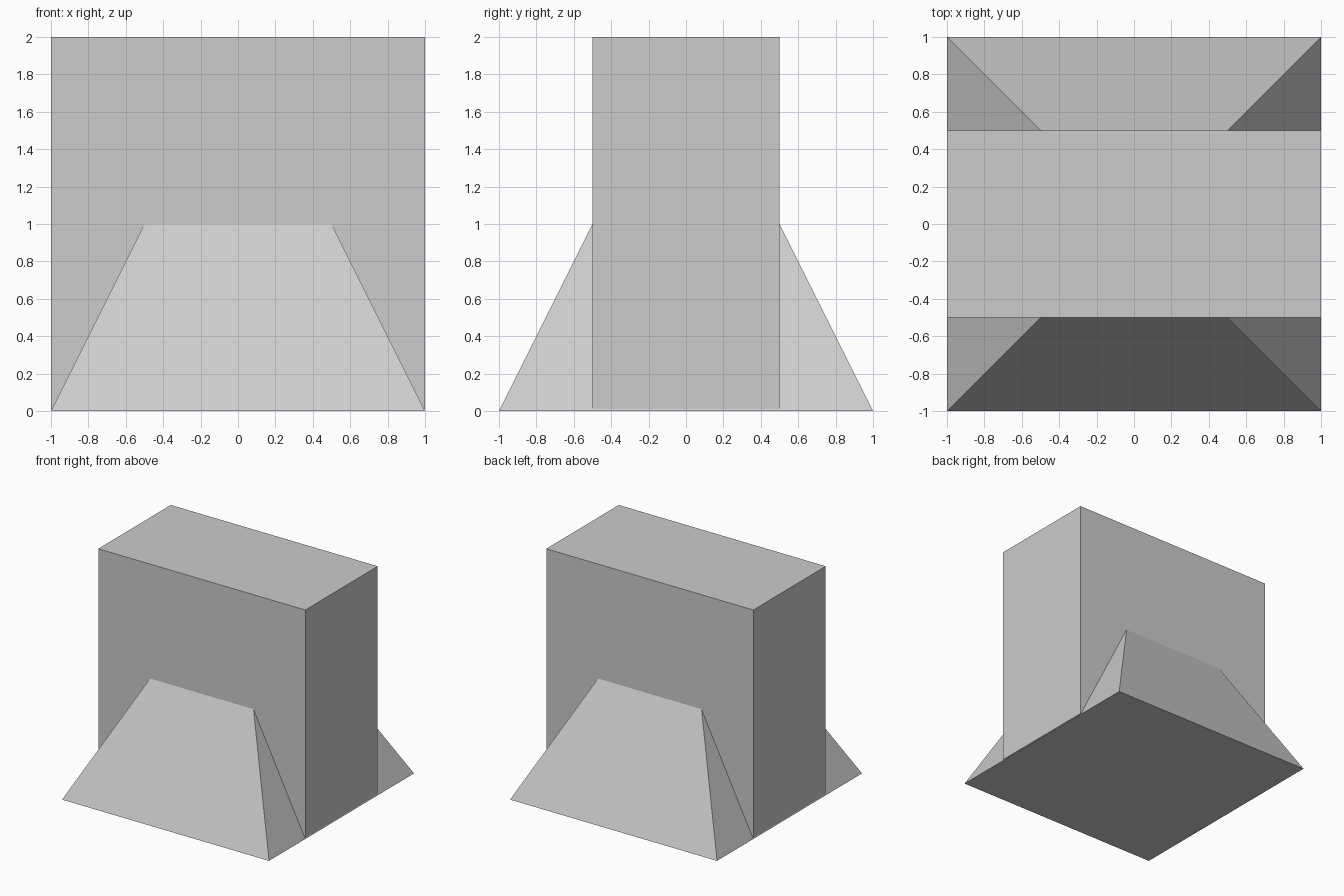
import bpy
import bmesh

cube = bpy.data.objects.get("Cube")
if cube:
    bpy.data.objects.remove(cube, do_unlink=True)

# Single plain grey
grey = bpy.data.materials.new("light_grey")
grey.use_nodes = True
colour = (0.604, 0.604, 0.604, 1)
grey.diffuse_color = colour
grey.node_tree.nodes["Principled BSDF"].inputs["Base Color"].default_value = colour


def tapered_box(name, base, top, z0, z1):
    """Box from z0 to z1 with (width, depth) given at its base and top."""
    bm = bmesh.new()
    bmesh.ops.create_cube(bm, size=1)
    for v in bm.verts:
        width, depth = top if v.co.z > 0 else base
        v.co = (v.co.x * width, v.co.y * depth, z1 if v.co.z > 0 else z0)
    bmesh.ops.recalc_face_normals(bm, faces=bm.faces)
    mesh = bpy.data.meshes.new(name)
    bm.to_mesh(mesh)
    bm.free()
    mesh.materials.append(grey)
    obj = bpy.data.objects.new(name, mesh)
    bpy.context.collection.objects.link(obj)
    return obj


# Upright slab, its underside just inside the foot
tapered_box("upright_block", (2, 1), (2, 1), 0.01, 2)

# Sloping foot that spreads to a square base
tapered_box("tapered_base", (2, 2), (1, 1), 0, 1)
